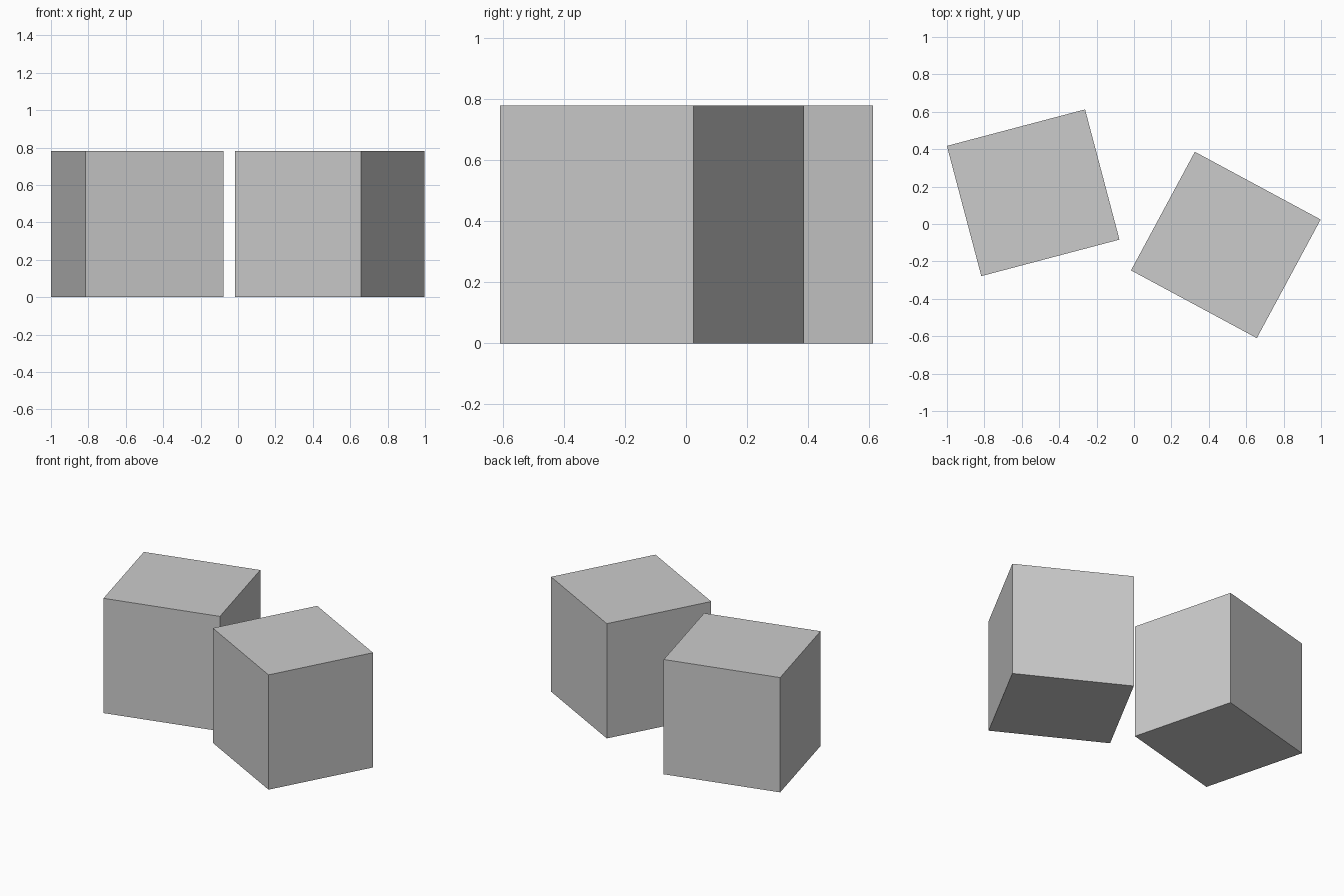
import bpy
import math

cube = bpy.data.objects.get("Cube")
if cube:
    bpy.data.objects.remove(cube, do_unlink=True)

# Single plain grey material
grey = bpy.data.materials.new("plain_grey")
grey.use_nodes = True
colour = (0.6, 0.6, 0.6, 1)
grey.diffuse_color = colour
grey.node_tree.nodes["Principled BSDF"].inputs["Base Color"].default_value = colour

WIDTH, DEPTH, HEIGHT = 0.764, 0.72, 0.78


def add_box(name, x, y, turn):
    """Upright box standing on the ground, turned about its vertical axis."""
    bpy.ops.mesh.primitive_cube_add(size=1, location=(x, y, HEIGHT / 2),
                                    rotation=(0, 0, math.radians(turn)))
    box = bpy.context.object
    box.name = name
    box.scale = (WIDTH, DEPTH, HEIGHT)
    box.data.materials.append(grey)


# Two matching boxes, side by side
add_box("right_box", -0.539, 0.167, 14.8)
add_box("left_box", 0.491, -0.112, -28.3)
